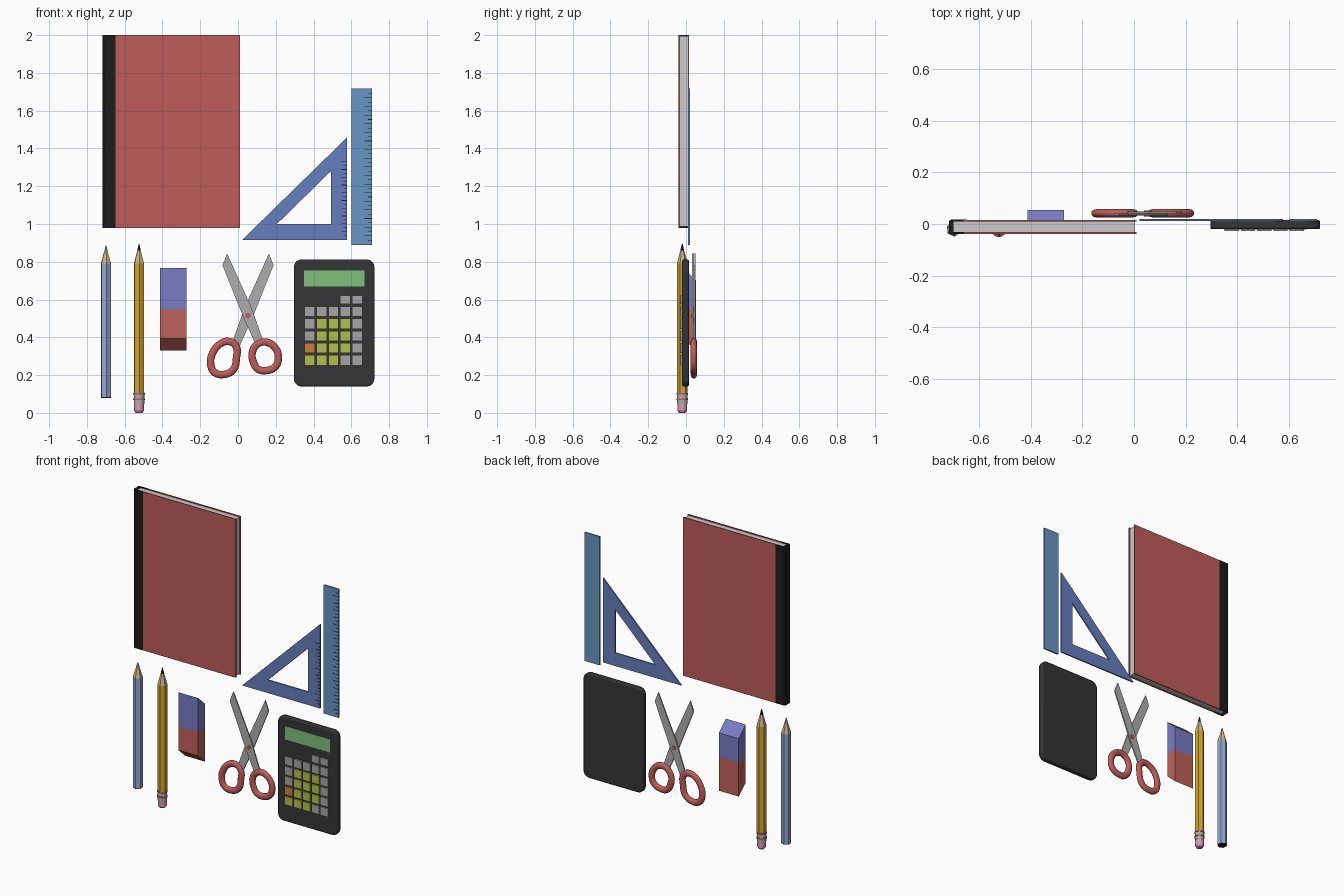
import bpy, bmesh, math
from mathutils import Matrix, Vector

if "Cube" in bpy.data.objects:
    bpy.data.objects.remove(bpy.data.objects["Cube"])

COLOURS = {
    "red": (0.52, 0.11, 0.10), "black": (0.012, 0.012, 0.012), "dark": (0.035, 0.035, 0.035),
    "paper": (0.6, 0.6, 0.58), "metal": (0.42, 0.42, 0.42), "sky": (0.14, 0.30, 0.55),
    "blue": (0.13, 0.21, 0.52), "steel_blue": (0.30, 0.40, 0.68), "yellow": (0.66, 0.37, 0.03),
    "wood": (0.62, 0.47, 0.25), "pink": (0.72, 0.32, 0.45), "violet": (0.19, 0.20, 0.55),
    "rubber_red": (0.52, 0.12, 0.10), "green": (0.22, 0.52, 0.20), "lime": (0.45, 0.52, 0.08),
    "orange": (0.60, 0.22, 0.05), "key_grey": (0.38, 0.38, 0.38)}
mats = {}
for key, rgb in COLOURS.items():
    mats[key] = bpy.data.materials.new(key)
    mats[key].diffuse_color = (*rgb, 1)


def add(name, bm, colour, smooth=False):
    bmesh.ops.recalc_face_normals(bm, faces=bm.faces)
    me = bpy.data.meshes.new(name)
    bm.to_mesh(me)
    bm.free()
    me.materials.append(mats[colour])
    ob = bpy.data.objects.new(name, me)
    bpy.context.collection.objects.link(ob)
    if smooth:
        bpy.ops.object.select_all(action='DESELECT')
        bpy.context.view_layer.objects.active = ob
        ob.select_set(True)
        bpy.ops.object.shade_smooth_by_angle(angle=math.radians(40))
    return ob


def box_into(bm, x0, x1, y0, y1, z0, z1):
    m = Matrix.Translation(((x0 + x1) / 2, (y0 + y1) / 2, (z0 + z1) / 2))
    m = m @ Matrix.Diagonal((x1 - x0, y1 - y0, z1 - z0, 1))
    return bmesh.ops.create_cube(bm, size=1, matrix=m)["verts"]


def boxes(name, colour, *bounds):
    bm = bmesh.new()
    for b in bounds:
        box_into(bm, *b)
    return add(name, bm, colour)


def prism(name, colour, pts, lo, hi, axis="y", hole=None):
    """Extrude a profile along an axis; an optional hole has as many points as the profile."""
    place = {"x": lambda p, d: (d, p[0], p[1]), "y": lambda p, d: (p[0], d, p[1]),
             "z": lambda p, d: (p[0], p[1], d)}[axis]
    bm = bmesh.new()
    loops = [[[bm.verts.new(place(p, d)) for p in ps] for d in (lo, hi)]
             for ps in ([pts, hole] if hole else [pts])]
    n = len(pts)

    def bridge(a, b):
        for i in range(n):
            j = (i + 1) % n
            bm.faces.new((a[i], a[j], b[j], b[i]))
    for a, b in loops:
        bridge(a, b)
    for k in (0, 1):
        if hole:
            bridge(loops[0][k], loops[1][k])
        else:
            bm.faces.new(loops[0][k])
    return add(name, bm, colour)


def frustum(name, colour, x, y, z0, z1, r0, r1, sides=6):
    bm = bmesh.new()
    m = Matrix.Translation((x, y, (z0 + z1) / 2)) @ Matrix.Rotation(math.radians(6), 4, 'Z')
    bmesh.ops.create_cone(bm, cap_ends=True, segments=sides, radius1=r0, radius2=r1,
                          depth=z1 - z0, matrix=m)
    return add(name, bm, colour, sides > 6)


# Notebook: two covers, page block and wrapped spine
boxes("notebook_covers", "red", (-0.66, 0.01, -0.038, -0.032, 0.98, 2.0),
      (-0.66, 0.01, 0.010, 0.016, 0.98, 2.0))
boxes("notebook_pages", "paper", (-0.70, 0.004, -0.032, 0.010, 0.986, 1.994))
prism("notebook_spine", "black",
      [(-0.648, -0.039), (-0.71, -0.039), (-0.717, -0.034), (-0.717, 0.012), (-0.71, 0.017),
       (-0.648, 0.017), (-0.648, 0.010), (-0.70, 0.010), (-0.70, -0.032), (-0.648, -0.032)],
      0.98, 2.0, "z")

# Set square with cut-out and tick marks
prism("set_square", "blue", [(0.021, 0.915), (0.577, 0.915), (0.577, 1.458)], 0.011, 0.020,
      hole=[(0.205, 0.999), (0.492, 0.999), (0.492, 1.28)])
boxes("set_square_ticks", "black", *[
    (0.577 - (0.03 if i % 2 else 0.018), 0.577, 0.0100, 0.012, z - 0.0015, z + 0.0015)
    for i in range(20) for z in [0.94 + i * 0.0205]])

# Ruler with tick marks
boxes("ruler", "sky", (0.602, 0.709, 0.011, 0.020, 0.89, 1.717))
boxes("ruler_ticks", "black", *[
    (0.709 - (0.04 if i % 2 else 0.022), 0.709, 0.0100, 0.012, z - 0.0015, z + 0.0015)
    for i in range(35) for z in [0.915 + i * 0.0228]])

# Blue coloured pencil
PY = -0.020
frustum("blue_pencil_body", "steel_blue", -0.699, PY, 0.084, 0.79, 0.029, 0.029)
frustum("blue_pencil_end", "black", -0.699, PY, 0.08, 0.084, 0.029, 0.029)
frustum("blue_pencil_wood", "wood", -0.699, PY, 0.79, 0.855, 0.029, 0.010)
frustum("blue_pencil_tip", "steel_blue", -0.699, PY, 0.855, 0.885, 0.010, 0.002)

# Yellow pencil with banded ferrule and rounded rubber
YX = -0.524
frustum("yellow_pencil_body", "yellow", YX, PY, 0.105, 0.79, 0.029, 0.029)
frustum("yellow_pencil_wood", "wood", YX, PY, 0.79, 0.86, 0.029, 0.010)
frustum("yellow_pencil_tip", "black", YX, PY, 0.86, 0.895, 0.010, 0.002)
frustum("ferrule", "metal", YX, PY, 0.048, 0.108, 0.028, 0.028, 20)
for i, z in enumerate((0.067, 0.097)):
    frustum(f"ferrule_band_{i}", "red", YX, PY, z, z + 0.008, 0.031, 0.031, 20)
frustum("pencil_rubber", "pink", YX, PY, 0.012, 0.05, 0.026, 0.026, 20)
frustum("pencil_rubber_end", "pink", YX, PY, 0.0, 0.012, 0.018, 0.026, 20)

# Two-colour slanted eraser (profile in y, z)
EF, EB = -0.017, 0.054
prism("eraser_lower", "rubber_red", [(EF, 0.394), (EB, 0.33), (EB, 0.548), (EF, 0.548)],
      -0.413, -0.272, "x")
prism("eraser_upper", "violet", [(EF, 0.548), (EB, 0.548), (EB, 0.702), (EF, 0.766)],
      -0.413, -0.272, "x")

# Scissors: mirrored blades, looped handles, pivot
SX, SZ = 0.053, 0.516
blade = [(-0.135, 0.265), (-0.111, 0.328), (0.018, 0.042), (0.082, -0.138),
         (0.045, -0.164), (-0.024, -0.011)]
for side, s, y in (("left", 1, 0.033), ("right", -1, 0.041)):
    prism(f"scissor_blade_{side}", "metal", [(SX + s * x, SZ + z) for x, z in blade], y, y + 0.008)

handles = {
    "left": [(-0.098, -0.138), (-0.061, -0.169), (-0.061, -0.222), (-0.077, -0.286),
             (-0.124, -0.312), (-0.177, -0.302), (-0.198, -0.254), (-0.188, -0.201), (-0.151, -0.153)],
    "right": [(0.056, -0.148), (0.103, -0.143), (0.146, -0.175), (0.161, -0.222), (0.146, -0.27),
              (0.103, -0.291), (0.056, -0.286), (0.029, -0.249), (0.024, -0.190)]}
for side, pts in handles.items():
    cu = bpy.data.curves.new(f"scissor_handle_{side}", 'CURVE')
    cu.dimensions = '3D'
    cu.bevel_depth, cu.bevel_resolution, cu.resolution_u = 0.0205, 3, 4
    sp = cu.splines.new('BEZIER')
    sp.bezier_points.add(len(pts) - 1)
    sp.use_cyclic_u = True
    for bp, (x, z) in zip(sp.bezier_points, pts):
        bp.co = (x, 0, z)
        bp.handle_left_type = bp.handle_right_type = 'AUTO'
    cu.materials.append(mats["red"])
    ob = bpy.data.objects.new(f"scissor_handle_{side}", cu)
    bpy.context.collection.objects.link(ob)
    ob.location, ob.scale = (SX, 0.0415, SZ), (1, 0.8, 1)
    bpy.ops.object.select_all(action='DESELECT')
    bpy.context.view_layer.objects.active = ob
    ob.select_set(True)
    bpy.ops.object.convert(target='MESH')
    bpy.ops.object.shade_smooth()

bm = bmesh.new()
bmesh.ops.create_cone(bm, cap_ends=True, segments=16, radius1=0.014, radius2=0.014, depth=0.024,
                      matrix=Matrix.Translation((SX, 0.041, SZ)) @ Matrix.Rotation(math.pi / 2, 4, 'X'))
add("scissor_pivot", bm, "red", True)

# Calculator body with rounded corners and softened rims
bm = bmesh.new()
box_into(bm, 0.296, 0.722, -0.020, 0.015, 0.14, 0.812)
bmesh.ops.bevel(bm, geom=[e for e in bm.edges if abs((e.verts[0].co - e.verts[1].co).y) > 0.01],
                offset=0.04, segments=5, profile=0.5, affect='EDGES')
body = add("calculator_body", bm, "dark", True)
rim = body.modifiers.new("rim", 'BEVEL')
rim.width, rim.segments, rim.angle_limit = 0.007, 2, math.radians(50)

# Calculator screen and key grid
boxes("calculator_screen", "green", (0.350, 0.669, -0.022, -0.015, 0.669, 0.754))
keys = {"key_grey": [(c, 0) for c in range(5)] + [(0, 1), (4, 1), (0, 2), (4, 2), (4, 3), (3, 4), (4, 4)],
        "lime": [(c, r) for c in (1, 2, 3) for r in (1, 2, 3)] + [(0, 4), (1, 4), (2, 4)],
        "orange": [(0, 3)]}


def key_bounds(c, r):
    x, z = 0.352 + c * 0.063, 0.563 - r * 0.0642
    return (x, x + 0.055, -0.028, -0.015, z - 0.054, z)


for colour, cells in keys.items():
    boxes(f"calculator_keys_{colour}", colour, *[key_bounds(c, r) for c, r in cells])
boxes("calculator_top_keys", "key_grey", *[
    (0.352 + c * 0.063, 0.407 + c * 0.063, -0.028, -0.015, 0.577, 0.622) for c in (3, 4)])

for m in bpy.data.materials:
    if m.users and not m.is_grease_pencil:
        m.use_nodes = True
        m.node_tree.nodes["Principled BSDF"].inputs["Base Color"].default_value = m.diffuse_color
